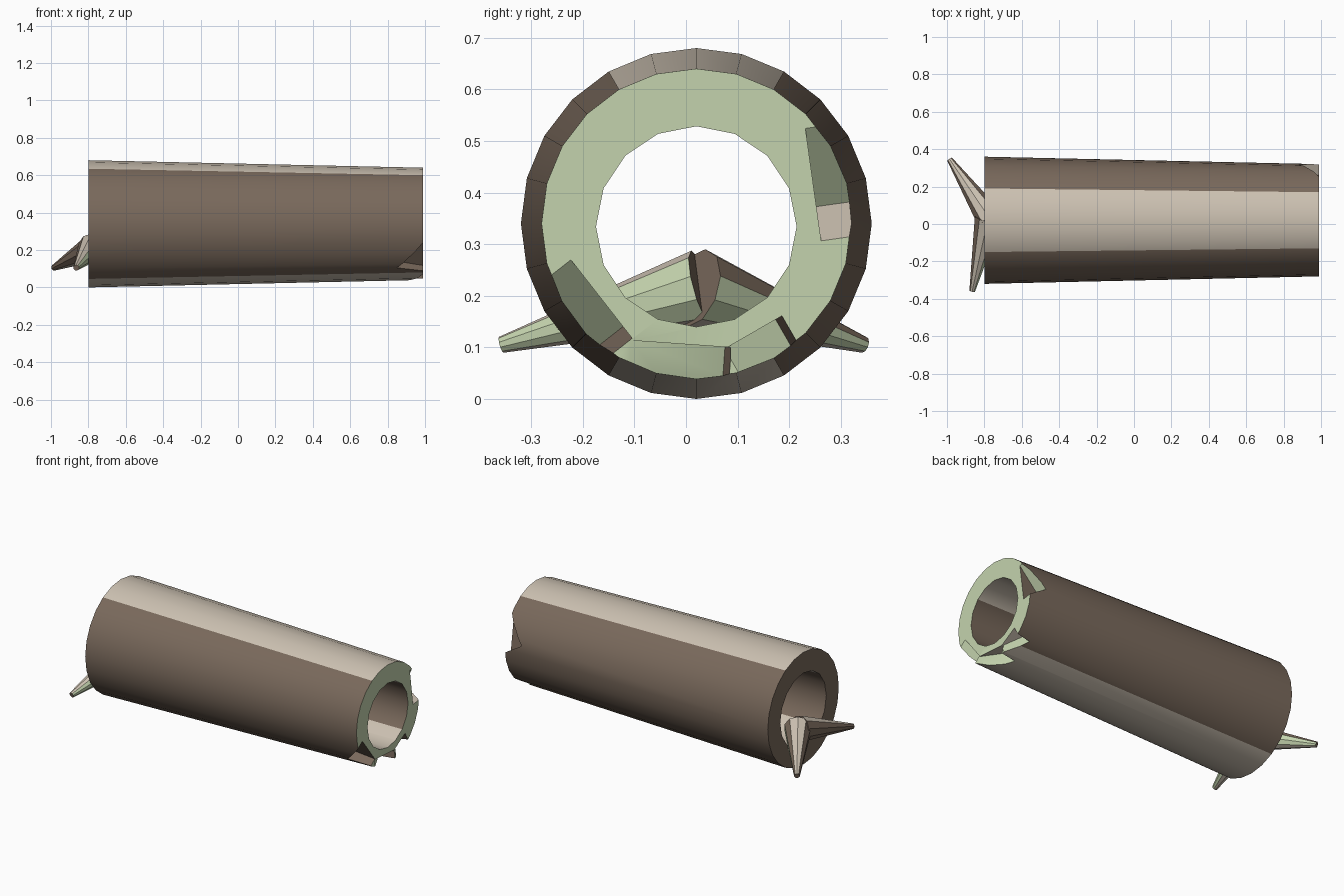
import bpy, bmesh, math
from mathutils import Vector, Matrix

if "Cube" in bpy.data.objects:
    bpy.data.objects.remove(bpy.data.objects["Cube"])

CY, CZ = 0.02, 0.34          # axis of the hollow trunk
X0, X1 = -0.80, 0.99         # trunk ends


def material(name, col):
    m = bpy.data.materials.new(name)
    m.diffuse_color = (*col, 1)
    m.use_nodes = True
    m.node_tree.nodes["Principled BSDF"].inputs["Base Color"].default_value = m.diffuse_color
    return m


BARK = material("dark bark", (0.19, 0.14, 0.105))
TAN = material("pale bark", (0.60, 0.53, 0.44))
GREEN = material("pale green wood", (0.55, 0.65, 0.42))


def make_object(name, bm):
    bmesh.ops.recalc_face_normals(bm, faces=bm.faces)
    me = bpy.data.meshes.new(name)
    bm.to_mesh(me)
    bm.free()
    ob = bpy.data.objects.new(name, me)
    bpy.context.collection.objects.link(ob)
    return ob


def taper(name, a, b, ra, rb, sides, turn=0.0):
    """Tapered round bar from point a to point b."""
    a, b = Vector(a), Vector(b)
    d = b - a
    bm = bmesh.new()
    rot = d.to_track_quat('Z', 'Y').to_matrix().to_4x4()
    mat = Matrix.Translation((a + b) / 2) @ rot @ Matrix.Rotation(turn, 4, 'Z')
    bmesh.ops.create_cone(bm, cap_ends=True, segments=sides, radius1=ra,
                          radius2=rb, depth=d.length, matrix=mat)
    return make_object(name, bm)


def notch(name, angle, r0, t0, td, t1, depth):
    """Wedge cutter biting into the broken end, pointing outward at an angle."""
    a = math.radians(angle)
    rad = Vector((0, math.cos(a), math.sin(a)))
    tan = Vector((0, -math.sin(a), math.cos(a)))
    base = Vector((0, CY, CZ))
    bm = bmesh.new()
    rings = []
    for r in (r0, 0.5):
        rings.append([bm.verts.new(base + rad * r + tan * t + Vector((x, 0, 0)))
                      for x, t in ((X1 + 0.005, t0), (X1 - depth, td), (X1 + 0.005, t1))])
    lo, hi = rings
    bm.faces.new(lo)
    bm.faces.new(hi)
    for i in range(3):
        j = (i + 1) % 3
        bm.faces.new((lo[i], lo[j], hi[j], hi[i]))
    return make_object(name, bm)


def paint(ob, cap_bark=False):
    """Pale on top and underside, green toward +x, dark bark elsewhere."""
    me = ob.data
    me.materials.clear()
    for m in (BARK, TAN, GREEN):
        me.materials.append(m)
    for p in me.polygons:
        n = p.normal
        p.material_index = 1 if abs(n.z) > 0.82 else 2 if n.x > 0.5 else 0
        if cap_bark and len(p.vertices) > 4 and n.x > 0:
            p.material_index = 0
    bpy.ops.object.select_all(action='DESELECT')
    ob.select_set(True)
    bpy.context.view_layer.objects.active = ob
    bpy.ops.object.shade_smooth_by_angle(angle=math.radians(32))


# Hollow trunk
trunk = taper("hollow_trunk", (X0, CY, CZ), (X1, CY, CZ), 0.34, 0.30, 24)
cutters = [
    taper("hollow_cutter", (X0 - 0.1, CY, CZ - 0.006), (X1 + 0.1, CY, CZ - 0.006),
          0.222, 0.193, 16),
    # Chips broken out of the narrow end
    notch("back_chip_cutter", 8, 0.235, 0.16, 0.0, -0.07, 0.11),
    notch("front_chip_cutter", 218, 0.235, -0.10, 0.07, 0.10, 0.14),
    notch("bottom_chip_cutter", 266, 0.235, -0.12, 0.072, 0.085, 0.10),
    notch("lower_chip_cutter", 300, 0.238, -0.08, 0.04, 0.055, 0.09),
]
for c in cutters:
    c.hide_render = True
    c.hide_viewport = False
    mod = trunk.modifiers.new(c.name, 'BOOLEAN')
    mod.operation = 'DIFFERENCE'
    mod.solver = 'EXACT'
    mod.object = c
bpy.context.view_layer.update()
result = bpy.data.meshes.new_from_object(
    trunk.evaluated_get(bpy.context.evaluated_depsgraph_get()))
trunk.modifiers.clear()
trunk.data = result
for c in cutters:
    bpy.data.objects.remove(c)
paint(trunk)

# Two pointed roots at the wide end
front_root = taper("front_root", (-0.78, 0.03, 0.215), (-0.865, -0.358, 0.105),
                   0.075, 0.016, 10)
back_root = taper("back_root", (-0.765, 0.02, 0.215), (-0.985, 0.345, 0.105),
                  0.078, 0.016, 10)
for root in (front_root, back_root):
    paint(root, cap_bark=True)
